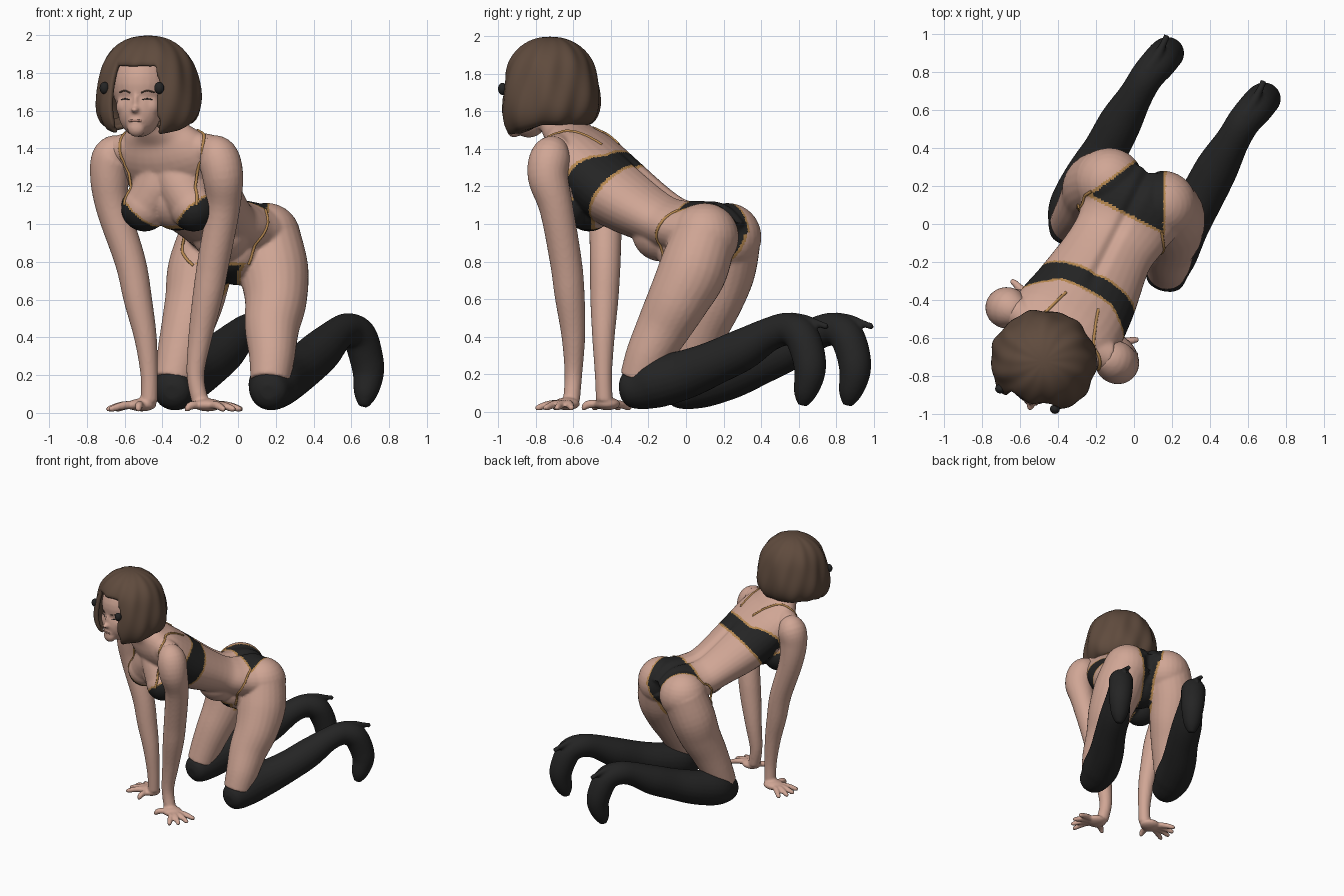
import bpy, bmesh, math
from mathutils import Vector, Matrix
from mathutils.bvhtree import BVHTree

cube = bpy.data.objects.get("Cube")
if cube:
    bpy.data.objects.remove(cube, do_unlink=True)


def material(name, r, g, b):
    m = bpy.data.materials.new(name)
    m.use_nodes = True
    m.diffuse_color = (r, g, b, 1)
    m.node_tree.nodes["Principled BSDF"].inputs["Base Color"].default_value = (r, g, b, 1)
    return m


skin = material("skin", .63, .38, .30)
black = material("black cloth", .018, .018, .018)
gold = material("gold trim", .48, .25, .08)
brown = material("brown hair", .115, .07, .047)
rose = material("lip rose", .45, .24, .19)

# The body twists in plan: SIDE points to its left, FWD to its front
SIDE = Vector((.89, -.455, 0)).normalized()
FWD = Vector((SIDE.y, -SIDE.x, 0))
MID = Vector((0, .13, 0))


def across(p):
    return (Vector(p) - MID).dot(SIDE)


def mirror(p):
    return Vector(p) - 2 * across(p) * SIDE


def smooth_path(pts, steps=5):
    pts = [Vector(p) for p in pts]
    out = []
    for i in range(len(pts) - 1):
        a, b = pts[max(i - 1, 0)], pts[i]
        c, d = pts[i + 1], pts[min(i + 2, len(pts) - 1)]
        for k in range(steps):
            t = k / steps
            out.append(b + (c - a) * .5 * t + (a * 2 - b * 5 + c * 4 - d) * .5 * t * t
                       + (b * 3 - a - c * 3 + d) * .5 * t ** 3)
    return out + [pts[-1]]


def loft(bm, pts, n=24):
    """Closed tube; each point is x, y, z, half width and optional half depth."""
    path = smooth_path([tuple(p) if len(p) == 5 else (*p, p[3]) for p in pts])
    spine = [Vector(p[:3]) for p in path]
    rings = []
    for i, p in enumerate(path):
        t = (spine[min(i + 1, len(path) - 1)] - spine[max(i - 1, 0)]).normalized()
        s = (SIDE - t * SIDE.dot(t)).normalized()
        u = t.cross(s)
        rings.append([bm.verts.new(spine[i] + s * math.cos(q) * p[3] + u * math.sin(q) * p[4])
                      for q in (2 * math.pi * k / n for k in range(n))])
    for a, b in zip(rings, rings[1:]):
        for k in range(n):
            bm.faces.new((a[k], a[(k + 1) % n], b[(k + 1) % n], b[k]))
    bm.faces.new(rings[0][::-1])
    bm.faces.new(rings[-1])


def ball(bm, c, r, frame=Matrix()):
    r = r if isinstance(r, tuple) else (r, r, r)
    bmesh.ops.create_uvsphere(bm, u_segments=28, v_segments=16, radius=1,
                              matrix=frame @ Matrix.Translation(c) @ Matrix.Diagonal((*r, 1)))


def add(name, data, mat):
    ob = bpy.data.objects.new(name, data)
    bpy.context.collection.objects.link(ob)
    data.materials.append(mat)
    return ob


def finish(name, bm, mat, voxel=0, rounds=4):
    """Turn the parts into one object, fused by a voxel remesh when asked."""
    bmesh.ops.recalc_face_normals(bm, faces=bm.faces)
    me = bpy.data.meshes.new(name)
    bm.to_mesh(me)
    bm.free()
    ob = add(name, me, mat)
    if voxel:
        mod = ob.modifiers.new("fuse", 'REMESH')
        mod.mode, mod.voxel_size = 'VOXEL', voxel
        mod = ob.modifiers.new("soften", 'SMOOTH')
        mod.factor, mod.iterations = .5, rounds
        dg = bpy.context.evaluated_depsgraph_get()
        new = bpy.data.meshes.new_from_object(ob.evaluated_get(dg))
        ob.modifiers.clear()
        ob.data = new
        if not new.materials:
            new.materials.append(mat)
    ob.data.shade_smooth()
    return ob


# Body: torso, neck, hips, thighs and head in one skin
HEAD = Matrix.Translation((-.5, -.74, 1.7)) @ Matrix.Rotation(math.radians(-12), 4, 'Z')
bm = bmesh.new()
loft(bm, [(.06, .25, .9, .18, .12), (.01, .13, .95, .29, .17), (-.06, -.02, .98, .25, .15),
          (-.13, -.14, 1.03, .235, .15), (-.26, -.38, 1.18, .28, .19),
          (-.37, -.55, 1.36, .3, .165), (-.42, -.63, 1.47, .21, .11),
          (-.45, -.69, 1.54, .1, .09), (-.48, -.73, 1.66, .085, .085)], 32)
breast = Vector((-.235, -.65, 1.085))
for c in (breast, mirror(breast)):
    ball(bm, c, .125)
    up = (c + Vector((-.355, -.56, 1.3))) / 2
    ball(bm, up, .13)
    loft(bm, [(*c, .12), (*up, .13), (*(up * .5 + Vector((-.195, -.28, .68))), .12)])
ball(bm, (-.32, -.52, 1.13), .165)
for c, r in (((0, .06, .83), .155), ((-.02, 0, .87), .16), ((-.09, -.13, .96), .16)):
    ball(bm, c, r)
for c in ((.15, .1, .93), (-.13, .22, .93)):
    ball(bm, c, .182)
# Slopes from neck to shoulders
for c in (Vector((-.13, -.7, 1.385)), Vector((-.63, -.455, 1.385))):
    loft(bm, [(-.43, -.65, 1.48, .08), (*(c * .5 + Vector((-.21, -.305, .725))), .085), (*c, .085)])
loft(bm, [(.16, .1, .94, .17), (.19, .04, .76, .183), (.2, -.04, .6, .165),
          (.18, -.12, .45, .145), (.18, -.2, .3, .122), (.17, -.25, .17, .105)])
loft(bm, [(-.14, .23, .94, .17), (-.2, .2, .76, .172), (-.23, .15, .6, .157),
          (-.27, .09, .45, .138), (-.31, .04, .3, .12), (-.34, 0, .17, .105)])
for c, r in (((0, -.01, .04), (.165, .2, .2)), ((0, -.1, -.1), (.115, .115, .14)),
             ((0, -.18, -.19), (.05, .04, .05)), ((0, -.215, -.095), (.022, .035, .018)),
             ((0, -.195, -.055), (.014, .03, .05)), ((0, -.195, -.155), (.042, .024, .022)),
             ((.065, -.13, -.08), (.055, .06, .06)), ((-.065, -.13, -.08), (.055, .06, .06))):
    ball(bm, c, r, HEAD)
body = finish("body", bm, skin, .01)

# Groove down the spine, measured before any vertex is moved
groove = []
for v in body.data.vertices:
    u = across(v.co)
    if abs(u) < .1 and .85 < v.co.z < 1.4:
        n = v.normal.copy()
        if n.dot(Vector((0, 0, 1)) - FWD) > .4:
            depth = .02 * min(1, (1.4 - v.co.z) / .1)
            groove.append((v.index, v.co - n * depth * math.exp(-(u / .03) ** 2)))
coords = [v.co.copy() for v in body.data.vertices]
for i, co in groove:
    coords[i] = co
body.data.vertices.foreach_set("co", [x for co in coords for x in co])
body.data.update()


# Swimwear painted on the body; positive values lie inside the cloth
def top_cloth(p):
    d = p - Vector((-.26, -.38, 1.17))
    s = d.dot(FWD) * .81 + d.z * .58
    u = abs(across(p))
    if d.dot(FWD) > .13 and p.z < 1.2:
        return min(s + .03, .985 + .9 * max(0, u - .06) - p.z)
    return min(s + .03, .1 + .5 * max(0, u - .15) - s)


def brief_cloth(p):
    f, u = (p - MID).dot(FWD), abs(across(p))
    if p.z > .95:
        return min(.09 - f, .225 - .49 * (.09 - f) - u)
    if f < 0:
        return max(.045, .07 - .2 * (.95 - p.z)) - u
    return min(.79 - p.z, .05 + .8 * max(0, p.z - .67) - u)


body.data.materials.append(black)
body.data.materials.append(gold)
polygons = [tuple(f.vertices) for f in body.data.polygons]
paint = []
for corners in polygons:
    p = sum((coords[i] for i in corners), Vector()) / len(corners)
    m = -1
    if .62 < p.z < 1.48:
        m = max(top_cloth(p) if p.y < -.15 else -1, brief_cloth(p) if p.y > -.18 else -1)
    paint.append(1 if m > .01 else 2 if m > -.006 else 0)
body.data.polygons.foreach_set("material_index", paint)

# Straps and face details laid on the skin
tree = BVHTree.FromPolygons(coords, polygons)


def strap(name, pts, mat, r=.008):
    cu = bpy.data.curves.new(name, 'CURVE')
    cu.dimensions, cu.bevel_depth, cu.bevel_resolution = '3D', r, 2
    cu.use_fill_caps = True
    path = [tree.find_nearest(p)[0] for p in smooth_path(pts, 8)]
    sp = cu.splines.new('POLY')
    sp.points.add(len(path) - 1)
    for q, p in zip(sp.points, path):
        q.co = (*p, 1)
    add(name, cu, mat)


straps = {"shoulder_strap": [(-.22, -.77, 1.1), (-.2, -.78, 1.3), (-.18, -.74, 1.48),
                             (-.19, -.6, 1.54), (-.18, -.44, 1.44)],
          "hip_string": [(.17, -.06, 1.12), (.17, -.15, 1), (.13, -.18, .88), (.06, -.12, .78)]}
for name, pts in straps.items():
    strap(name + "_left", pts, gold)
    strap(name + "_right", [mirror(p) for p in pts], gold)


def on_face(name, s, pts, mat, r):
    """Line drawn on the face by casting straight back onto it."""
    aim = HEAD.to_3x3() @ Vector((0, 1, 0))
    hits = [tree.ray_cast(HEAD @ Vector((s * x, -.5, z)), aim)[0] for x, z in pts]
    strap(name, hits, mat, r)


for s, label in ((1, "left"), (-1, "right")):
    on_face("brow_" + label, s, [(.03, -.005), (.06, .006), (.095, -.004)], brown, .004)
    on_face("lashes_" + label, s, [(.035, -.042), (.06, -.037), (.085, -.042)], black, .003)
on_face("lips", 1, [(-.032, -.155), (0, -.152), (.032, -.155)], rose, .006)

# Arms with spread hands: arm path, palm centre, finger angles, thumb angle
arms = {
    "left": ([(-.17, -.69, 1.41, .07), (-.11, -.72, 1.36, .108), (-.08, -.735, 1.25, .108),
              (-.08, -.69, 1.08, .09), (-.13, -.64, .8, .085), (-.16, -.62, .62, .08),
              (-.2, -.6, .4, .063), (-.225, -.6, .2, .047), (-.2, -.61, .06, .045)],
             (-.16, -.635), (-62, -40, -17, 8), -150),
    "right": ([(-.6, -.47, 1.41, .07), (-.66, -.445, 1.36, .108), (-.68, -.44, 1.25, .103),
               (-.66, -.43, 1.08, .09), (-.57, -.43, .8, .082), (-.53, -.435, .6, .075),
               (-.49, -.44, .4, .06), (-.47, -.44, .2, .046), (-.47, -.435, .06, .045)],
              (-.51, -.42), (138, 160, 180, 203), 262)}
for label, (path, (px, py), fingers, thumb) in arms.items():
    bm = bmesh.new()
    loft(bm, path)
    ball(bm, (px, py, .042), (.078, .07, .034))
    for ang in (*fingers, thumb):
        d = Vector((math.cos(math.radians(ang)), math.sin(math.radians(ang)), 0))
        reach = .14 if ang == thumb else .19
        base = Vector((px, py, .04))
        loft(bm, [(*(base + d * .03), .022), (*(base + d * .1), .022),
                  (*(base + d * reach * .9 - Vector((0, 0, .018))), .017),
                  (*(base + d * reach - Vector((0, 0, .02))), .008)], 12)
    finish("arm_" + label, bm, skin, .01, 2)

# Tall boots with thin heels
boot = [(.16, -.35, .11, .04), (.165, -.32, .115, .09), (.175, -.24, .13, .12),
        (.2, -.15, .16, .138), (.27, 0, .2, .13), (.36, .15, .26, .118),
        (.44, .3, .33, .112), (.52, .44, .41, .09), (.58, .54, .44, .088),
        (.64, .61, .41, .092), (.675, .65, .31, .09), (.69, .66, .21, .083),
        (.675, .635, .1, .062), (.665, .62, .035, .026)]
heel = [(.59, .57, .48, .05), (.63, .64, .485, .03), (.66, .7, .47, .019), (.685, .755, .452, .017)]
for label, dx, dy in (("left", 0, 0), ("right", -.51, .24)):
    bm = bmesh.new()
    for part in (boot, heel):
        loft(bm, [(x + dx, y + dy, z, r) for x, y, z, r in part])
    finish("boot_" + label, bm, black, .01, 2)

# Wavy bob of hair, open over the face
bm = bmesh.new()
profile = [(.298, .03), (.288, .09), (.265, .14), (.23, .187), (.185, .222), (.14, .245),
           (.08, .262), (.02, .275), (-.04, .282), (-.1, .278), (-.15, .255), (-.18, .22),
           (-.165, .15), (-.14, .08)]
N = 96
rings = []
for z, r in profile:
    ring = []
    for k in range(N):
        a = 2 * math.pi * k / N
        wave = 1 + .02 * math.sin(7 * a + 9 * z) + .018 * math.sin(13 * a - 14 * z)
        drop = .06 * max(0, -math.sin(a)) * min(1, max(0, .1 - z) * 4)
        ring.append(bm.verts.new((.02 + r * wave * math.cos(a),
                                  .02 + r * wave * .96 * math.sin(a), z - drop)))
    rings.append(ring)
bm.faces.new(rings[0])
for a, b in zip(rings, rings[1:]):
    for k in range(N):
        bm.faces.new((a[k], b[k], b[(k + 1) % N], a[(k + 1) % N]))
window = []
for f in bm.faces:
    c = f.calc_center_median()
    if c.y < -.06 and c.z < .14 and abs(c.x) < .13 - .3 * max(0, c.z - .06):
        window.append(f)
bmesh.ops.delete(bm, geom=window, context='FACES')
bmesh.ops.transform(bm, matrix=HEAD, verts=bm.verts)
hair = finish("hair", bm, brown)
shell = hair.modifiers.new("thickness", 'SOLIDIFY')
shell.thickness, shell.offset = .03, -1
hair.modifiers.new("round", 'SUBSURF')

# Small dark clips set in the hair at the temples
for x, y, label in ((.13, -.215, "left"), (-.175, -.17, "right")):
    bm = bmesh.new()
    ball(bm, (x, y, .02), (.026, .024, .032), HEAD)
    finish("hair_clip_" + label, bm, black)
